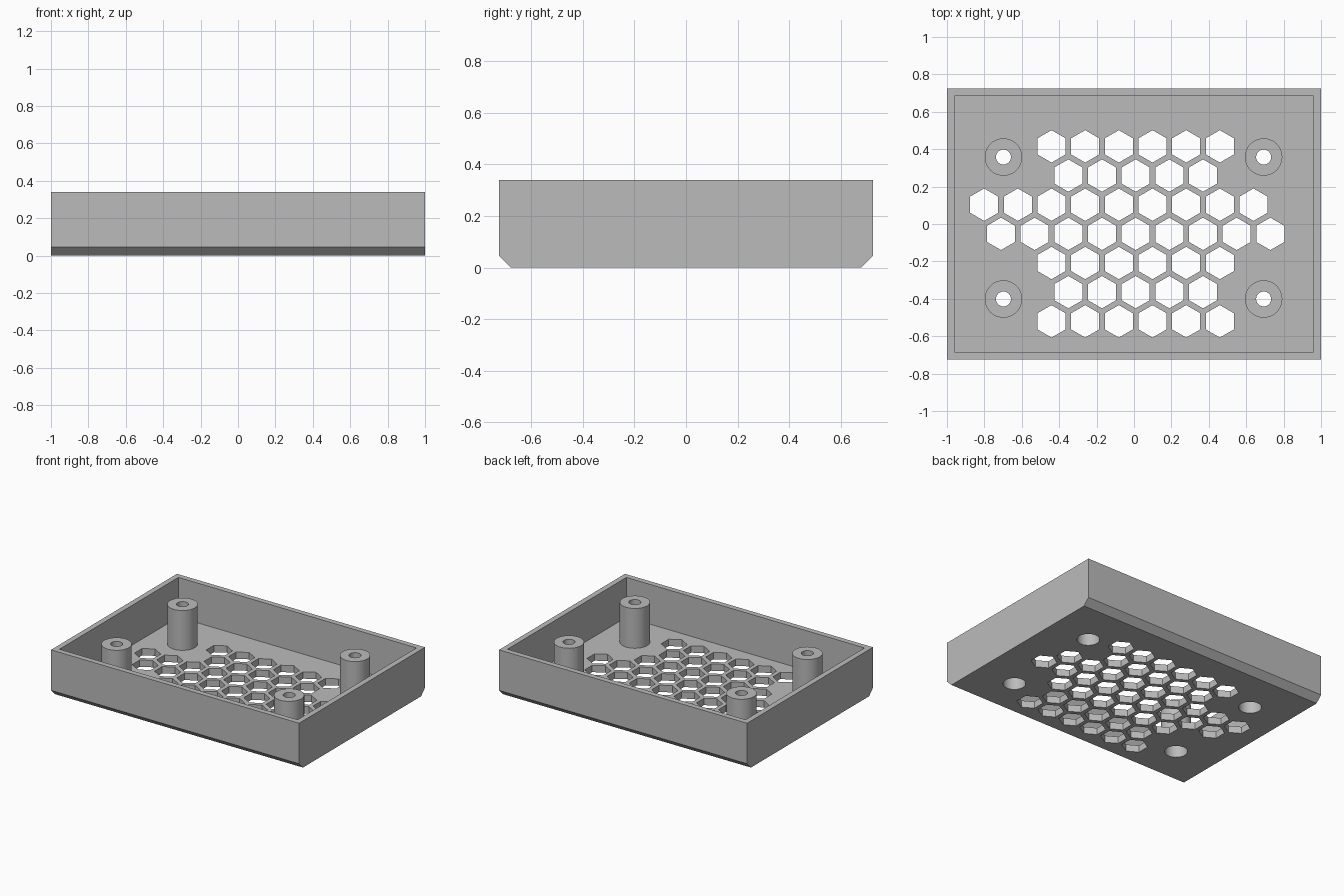
import bpy, bmesh, math
from mathutils import Matrix

default = bpy.data.objects.get("Cube")
if default:
    bpy.data.objects.remove(default)

HEIGHT, FLOOR, WALL = 0.34, 0.05, 0.04
HALF_X, HALF_Y, CHAMFER = 1.0, 0.725, 0.045
HEX_PITCH, HEX_FLAT = 0.18, 0.15
POST_R, SCREW_R, HEAD_R, HEAD_DEPTH = 0.1, 0.04, 0.075, 0.2

grey = bpy.data.materials.new("plain grey")
grey.use_nodes = True
colour = (0.5, 0.5, 0.5, 1)
grey.diffuse_color = colour
grey.node_tree.nodes["Principled BSDF"].inputs["Base Color"].default_value = colour


def make_object(name, bm):
    bmesh.ops.recalc_face_normals(bm, faces=bm.faces)
    mesh = bpy.data.meshes.new(name)
    bm.to_mesh(mesh)
    bm.free()
    mesh.materials.append(grey)
    obj = bpy.data.objects.new(name, mesh)
    bpy.context.collection.objects.link(obj)
    return obj


def activate(obj):
    bpy.ops.object.select_all(action='DESELECT')
    obj.select_set(True)
    bpy.context.view_layer.objects.active = obj


def cut(target, cutter):
    mod = target.modifiers.new("cut", 'BOOLEAN')
    mod.operation, mod.solver, mod.object = 'DIFFERENCE', 'EXACT', cutter
    activate(target)
    bpy.ops.object.modifier_apply(modifier=mod.name)
    bpy.data.objects.remove(cutter)


def add_prism(bm, x, y, radius, sides, turn=0.0):
    place = Matrix.Translation((x, y, FLOOR / 2)) @ Matrix.Rotation(turn, 4, 'Z')
    bmesh.ops.create_cone(bm, cap_ends=True, segments=sides, radius1=radius,
                          radius2=radius, depth=FLOOR * 3, matrix=place)


# Tray body: chamfered side profile swept along x
bm = bmesh.new()
inset = HALF_Y - CHAMFER
profile = [(-inset, 0), (inset, 0), (HALF_Y, CHAMFER), (HALF_Y, HEIGHT),
           (-HALF_Y, HEIGHT), (-HALF_Y, CHAMFER)]
end = bm.faces.new([bm.verts.new((-HALF_X, y, z)) for y, z in profile])
swept = bmesh.ops.extrude_face_region(bm, geom=[end])["geom"]
bmesh.ops.translate(bm, vec=(2 * HALF_X, 0, 0),
                    verts=[v for v in swept if isinstance(v, bmesh.types.BMVert)])
tray = make_object("tray", bm)

# Open cavity above the floor
bm = bmesh.new()
bmesh.ops.create_cube(bm, size=1, matrix=Matrix.Translation((0, 0, FLOOR + 0.5)) @
                      Matrix.Diagonal((2 * (HALF_X - WALL), 2 * (HALF_Y - WALL), 1, 1)))
cut(tray, make_object("cavity_cutter", bm))

# Honeycomb vents: start column and number of holes in each row, back to front
bm = bmesh.new()
rows = [(0, 6), (0, 5), (-2, 9), (-2, 9), (0, 6), (0, 5), (0, 6)]
for row, (start, count) in enumerate(rows):
    for col in range(start, start + count):
        add_prism(bm, -0.441 + HEX_PITCH * (col + 0.5 * (row % 2)),
                  0.415 - row * HEX_PITCH * math.sqrt(0.75),
                  HEX_FLAT / math.sqrt(3), 6)
# Align the prisms so that a corner points to the back
corner = max(list(bm.verts)[:12], key=lambda v: v.co.y).co
first_x = -0.441
if abs(corner.x - first_x) > 0.01:
    bm.clear()
    for row, (start, count) in enumerate(rows):
        for col in range(start, start + count):
            add_prism(bm, -0.441 + HEX_PITCH * (col + 0.5 * (row % 2)),
                      0.415 - row * HEX_PITCH * math.sqrt(0.75),
                      HEX_FLAT / math.sqrt(3), 6, math.pi / 6)
cut(tray, make_object("vent_cutter", bm))

# Screw head openings in the floor
posts = [(x, y) for x in (-0.698, 0.693) for y in (-0.401, 0.358)]
bm = bmesh.new()
for x, y in posts:
    add_prism(bm, x, y, HEAD_R, 48)
cut(tray, make_object("screw_cutter", bm))

# Hollow screw posts: a turned ring section with a wide bore below a narrow one
section = [(HEAD_R, FLOOR), (POST_R, FLOOR), (POST_R, HEIGHT), (SCREW_R, HEIGHT),
           (SCREW_R, HEAD_DEPTH), (HEAD_R, HEAD_DEPTH)]
for i, (x, y) in enumerate(posts):
    bm = bmesh.new()
    verts = [bm.verts.new((r, 0, z)) for r, z in section]
    edges = [bm.edges.new((verts[k - 1], verts[k])) for k in range(len(verts))]
    bmesh.ops.spin(bm, geom=verts + edges, cent=(0, 0, 0), axis=(0, 0, 1),
                   angle=2 * math.pi, steps=48)
    bmesh.ops.remove_doubles(bm, verts=bm.verts, dist=0.0005)
    post = make_object(f"screw_post_{i + 1}", bm)
    post.location = (x, y, 0)
    activate(post)
    bpy.ops.object.shade_smooth_by_angle(angle=math.radians(30))

activate(tray)
bpy.ops.object.shade_smooth_by_angle(angle=math.radians(30))
